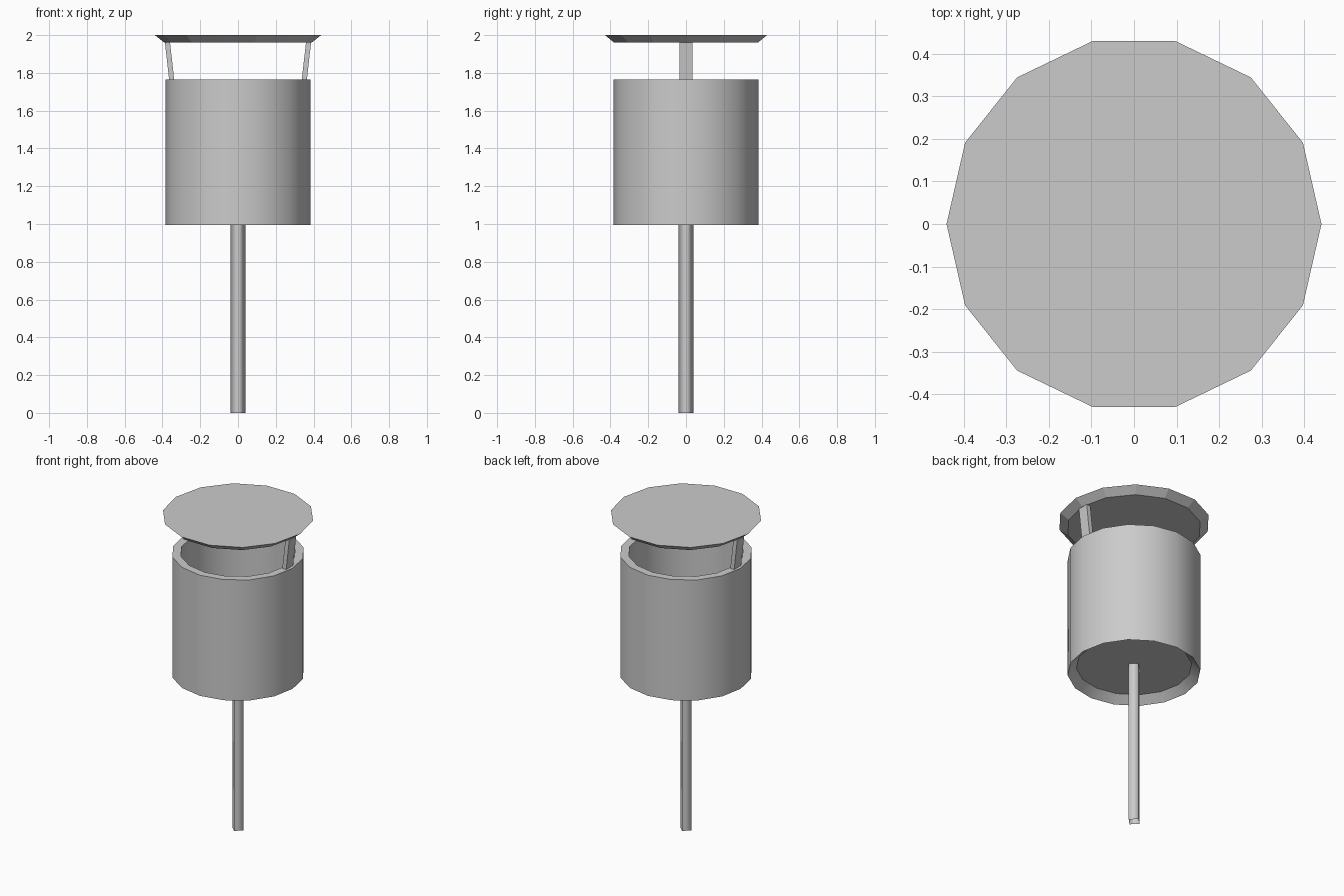
import bpy
import bmesh
from math import cos, sin, tau

if "Cube" in bpy.data.objects:
    bpy.data.objects.remove(bpy.data.objects["Cube"])


def finish(name, bm, smooth=False):
    mesh = bpy.data.meshes.new(name)
    bmesh.ops.recalc_face_normals(bm, faces=bm.faces[:])
    bm.to_mesh(mesh)
    bm.free()
    obj = bpy.data.objects.new(name, mesh)
    bpy.context.collection.objects.link(obj)
    if smooth:
        mesh.shade_smooth()
    return obj


def lathe(name, profile, sides, cap_start=False, cap_end=False, smooth=False):
    """Stack regular rings (radius, height) with a corner on the x axis."""
    bm = bmesh.new()
    rings = [[bm.verts.new((r * cos(tau * i / sides), r * sin(tau * i / sides), z))
              for i in range(sides)] for r, z in profile]
    for lo, hi in zip(rings, rings[1:]):
        for i in range(sides):
            j = (i + 1) % sides
            bm.faces.new((lo[i], lo[j], hi[j], hi[i]))
    if cap_start:
        bm.faces.new(rings[0])
    if cap_end:
        bm.faces.new(rings[-1])
    # rings with a cornered profile stay crisp
    for ring in rings:
        for i in range(sides):
            edge = bm.edges.get((ring[i], ring[(i + 1) % sides]))
            if edge:
                edge.smooth = False
    return finish(name, bm, smooth)


# Square post, open at the foot, running up to the bowl floor
lathe("post", [(0.04, 0), (0.04, 1.04)], 4, smooth=True)

# Thick-walled bowl with a recessed, bevelled underside, open at the top
lathe("bowl", [(0.335, 1.04), (0.385, 0.995), (0.385, 1.765),
               (0.335, 1.765), (0.335, 1.045)], 16,
      cap_start=True, cap_end=True, smooth=True)

# Flared lid
lathe("lid", [(0.39, 1.96), (0.44, 2.0)], 14, cap_start=True, cap_end=True)

# Two leaning struts holding the lid above the bowl rim
for side, label in ((-1, "left"), (1, "right")):
    bm = bmesh.new()
    bmesh.ops.create_cube(bm, size=1)
    for v in bm.verts:
        top = v.co.z > 0
        inner = 0.36 if top else 0.336
        v.co = (side * (inner + (0.027 if v.co.x * side > 0 else 0)),
                v.co.y * 0.07, 1.962 if top else 1.75)
    finish(label + "_strut", bm)
